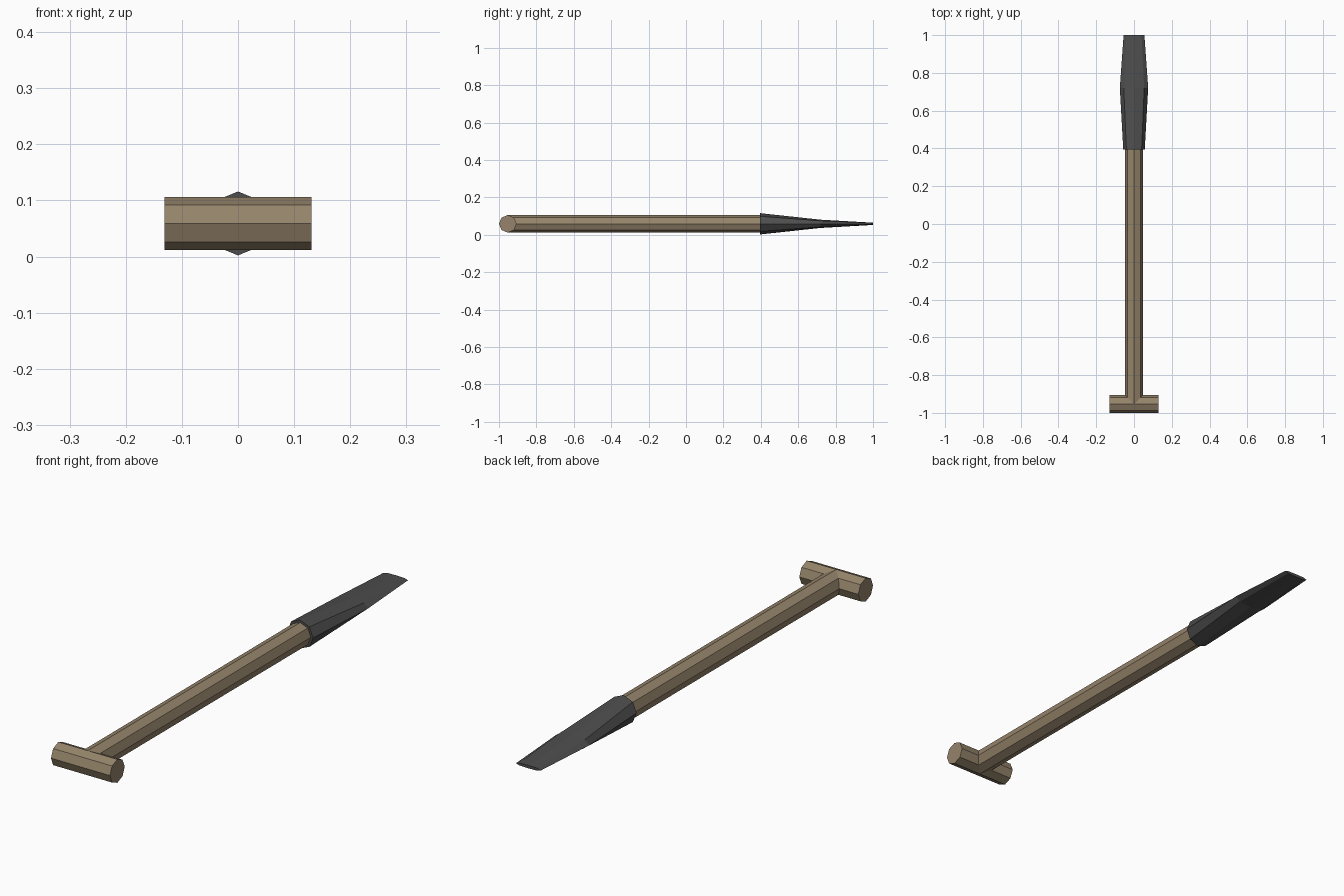
import bpy, bmesh, math

if "Cube" in bpy.data.objects:
    bpy.data.objects.remove(bpy.data.objects["Cube"])

ZC = 0.059   # height of the shaft axis
R = 0.047    # wooden bar radius


def material(name, rgb):
    m = bpy.data.materials.new(name)
    m.diffuse_color = (*rgb, 1)
    m.use_nodes = True
    m.node_tree.nodes["Principled BSDF"].inputs["Base Color"].default_value = m.diffuse_color
    return m


wood = material("brown wood", (0.30, 0.23, 0.145))
iron = material("dark iron", (0.075, 0.075, 0.075))


def loft(name, sections, mat, place):
    """Skin octagonal sections (position, half width, half height), capped."""
    bm = bmesh.new()
    rings = []
    for t, pts in sections:
        rings.append([bm.verts.new(place(t, a, b)) for a, b in pts])
    for r0, r1 in zip(rings, rings[1:]):
        for i in range(8):
            j = (i + 1) % 8
            bm.faces.new((r0[i], r0[j], r1[j], r1[i]))
    bm.faces.new(rings[0])
    bm.faces.new(rings[-1])
    bmesh.ops.recalc_face_normals(bm, faces=bm.faces)
    me = bpy.data.meshes.new(name)
    bm.to_mesh(me)
    bm.free()
    me.materials.append(mat)
    ob = bpy.data.objects.new(name, me)
    bpy.context.collection.objects.link(ob)
    return ob


def octagon(r):
    return [(r * math.cos(i * math.pi / 4), r * math.sin(i * math.pi / 4)) for i in range(8)]


def flat_section(w, wi, h, hi):
    """Flattened octagon: side tip w, shoulder (wi, hi), ridge h."""
    return [(w, 0), (wi, hi), (0, h), (-wi, hi), (-w, 0), (-wi, -hi), (0, -h), (wi, -hi)]


along_y = lambda t, a, b: (a, t, ZC + b)
along_x = lambda t, a, b: (t, -0.953 + a, ZC + b)

# wooden shaft and cross grip
loft("shaft", [(-0.953, octagon(R)), (0.42, octagon(R))], wood, along_y)
loft("cross_grip", [(-0.131, octagon(R)), (0.131, octagon(R))], wood, along_x)

# socketed iron blade: round collar flattening to a wide, thin tip
loft("blade", [(0.395, octagon(0.057)),
               (0.72, flat_section(0.075, 0.054, 0.022, 0.016)),
               (1.0, flat_section(0.055, 0.040, 0.006, 0.005))], iron, along_y)
